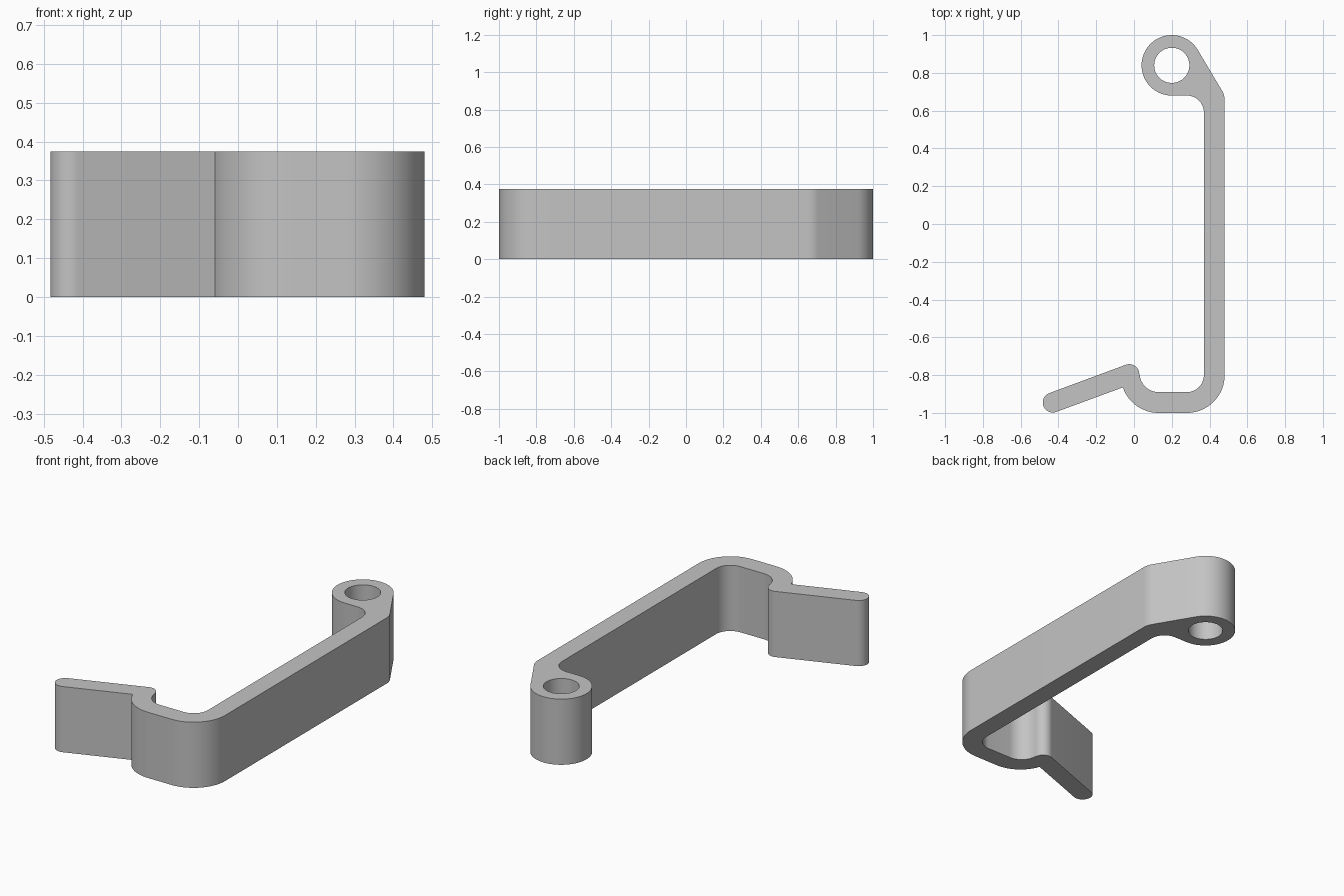
import bpy, bmesh
from math import cos, sin, radians

HEIGHT = 0.375

cube = bpy.data.objects.get("Cube")
if cube:
    bpy.data.objects.remove(cube, do_unlink=True)


def arc(cx, cy, r, start, end, step=5):
    """Points along an arc, angles in degrees."""
    n = max(2, round(abs(end - start) / step))
    angles = [radians(start + (end - start) * i / n) for i in range(n + 1)]
    return [(cx + r * cos(a), cy + r * sin(a)) for a in angles]


# Outline, anticlockwise: each arc joins the next with a straight edge
outline = (
    arc(-0.43, -0.945, 0.053, 110, 290)        # rounded end of the tongue
    + arc(0.13, -0.80, 0.20, 199, 270)         # outer bend of the hook
    + arc(0.28, -0.80, 0.20, 270, 360)         # outer corner of the arm
    + arc(0.38, 0.655, 0.10, 0, 30)            # shoulder
    + arc(0.20, 0.84, 0.16, 30, 270)           # eye
    + arc(0.28, 0.59, 0.09, 90, 0)             # fillet under the eye
    + arc(0.28, -0.80, 0.09, 0, -90)           # inner corner of the arm
    + arc(0.13, -0.79, 0.10, 270, 180)         # inner bend of the hook
    + arc(-0.025, -0.795, 0.053, 0, 110)       # tip of the hook
)
hole = arc(0.20, 0.84, 0.093, 0, 360)[:-1]

# Fill the outline around the hole, then extrude upwards
bm = bmesh.new()
edges = []
for loop in (outline, hole):
    verts = [bm.verts.new((x, y, 0)) for x, y in loop]
    edges += [bm.edges.new((a, b)) for a, b in zip(verts, verts[1:] + verts[:1])]
bmesh.ops.triangle_fill(bm, edges=edges, use_beauty=True)
result = bmesh.ops.extrude_face_region(bm, geom=bm.faces[:], use_keep_orig=True)
top = [v for v in result["geom"] if isinstance(v, bmesh.types.BMVert)]
bmesh.ops.translate(bm, verts=top, vec=(0, 0, HEIGHT))
bmesh.ops.recalc_face_normals(bm, faces=bm.faces[:])
mesh = bpy.data.meshes.new("hook_bracket")
bm.to_mesh(mesh)
bm.free()

bracket = bpy.data.objects.new("hook_bracket", mesh)
bpy.context.collection.objects.link(bracket)

# Plain grey material
grey = bpy.data.materials.new("light_grey")
grey.use_nodes = True
colour = (0.55, 0.55, 0.55, 1)
grey.diffuse_color = colour
grey.node_tree.nodes["Principled BSDF"].inputs["Base Color"].default_value = colour
mesh.materials.append(grey)

bpy.ops.object.select_all(action="DESELECT")
bracket.select_set(True)
bpy.context.view_layer.objects.active = bracket
bpy.ops.object.shade_smooth_by_angle(angle=radians(30))
